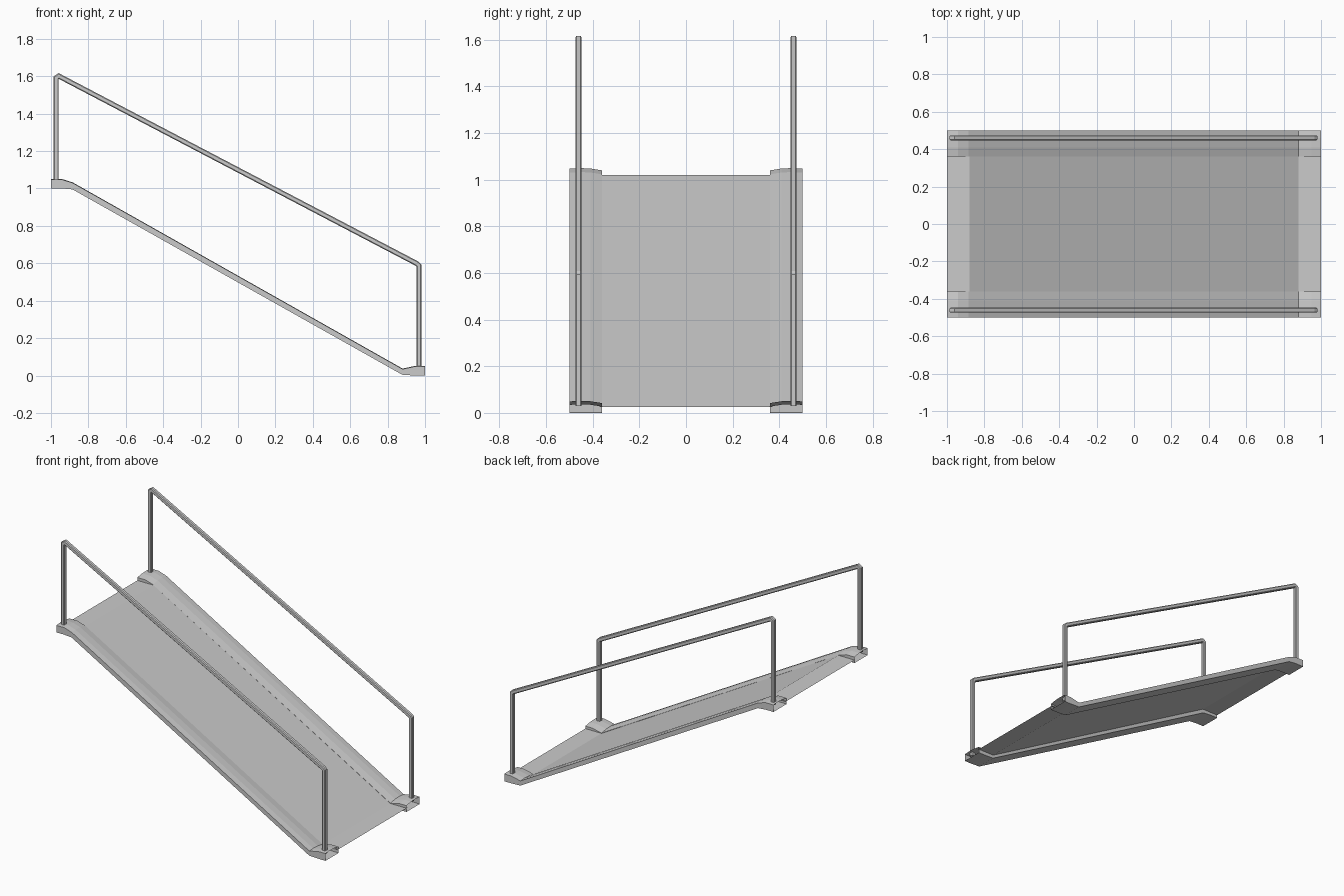
import bpy, bmesh
from mathutils import Vector

if "Cube" in bpy.data.objects:
    bpy.data.objects.remove(bpy.data.objects["Cube"])


def loft(name, rings, closed=True, caps=False, mirror=False):
    """Skin a list of vertex rings into one object."""
    bm = bmesh.new()
    rows = [[bm.verts.new(p) for p in ring] for ring in rings]
    n = len(rows[0])
    for a, b in zip(rows, rows[1:]):
        for i in range(n if closed else n - 1):
            j = (i + 1) % n
            bm.faces.new((a[i], a[j], b[j], b[i]))
    if caps:
        bm.faces.new(rows[0])
        bm.faces.new(rows[-1])
    bmesh.ops.recalc_face_normals(bm, faces=bm.faces[:])
    mesh = bpy.data.meshes.new(name)
    bm.to_mesh(mesh)
    bm.free()
    ob = bpy.data.objects.new(name, mesh)
    bpy.context.collection.objects.link(ob)
    if mirror:
        mod = ob.modifiers.new("mirror", 'MIRROR')
        mod.use_axis = (False, True, False)
        mod.use_mirror_merge = False
    return ob


# Thin walking surface: upper landing, slope, lower landing
deck_path = [(1, 0.025), (0.88, 0.025), (-0.88, 1.02), (-1, 1.02)]
loft("ramp_deck", [[(x, -0.37, z), (x, 0.37, z)] for x, z in deck_path], closed=False)

# Hollow side curbs, open at both ends: (x, bottom, top)
stations = [(-1, 1.0, 1.05), (-0.94, 1.0, 1.05), (-0.885, 0.995, 1.033),
            (0.88, 0.003, 0.037), (0.95, 0.0, 0.052), (1, 0.0, 0.052)]


def curb_ring(x, b, t):
    return [(x, 0.36, b), (x, 0.5, b), (x, 0.5, t - 0.003),
            (x, 0.46, t), (x, 0.41, t - 0.002), (x, 0.36, t - 0.01)]


loft("side_curb", [curb_ring(*s) for s in stations], mirror=True)

# Handrails: chamfered square tube swept along a bent path with mitred corners
path = [(-0.972, 1.03), (-0.972, 1.592), (-0.958, 1.601),
        (0.957, 0.598), (0.967, 0.588), (0.967, 0.03)]
R, C, RAIL_Y = 0.0135, 0.0085, 0.461
section = [(R, C), (C, R), (-C, R), (-R, C), (-R, -C), (-C, -R), (C, -R), (R, -C)]
pts = [Vector(p) for p in path]
rings = []
for i, p in enumerate(pts):
    d1 = (p - pts[max(i - 1, 0)]) if i else pts[1] - p
    d2 = (pts[i + 1] - p) if i < len(pts) - 1 else d1
    d1, d2 = d1.normalized(), d2.normalized()
    mid = (d1 + d2).normalized()
    side = Vector((-mid.y, mid.x)) / mid.dot(d1)
    rings.append([(p.x + side.x * u, RAIL_Y + v, p.y + side.y * u) for u, v in section])
loft("handrail", rings, caps=True, mirror=True)
